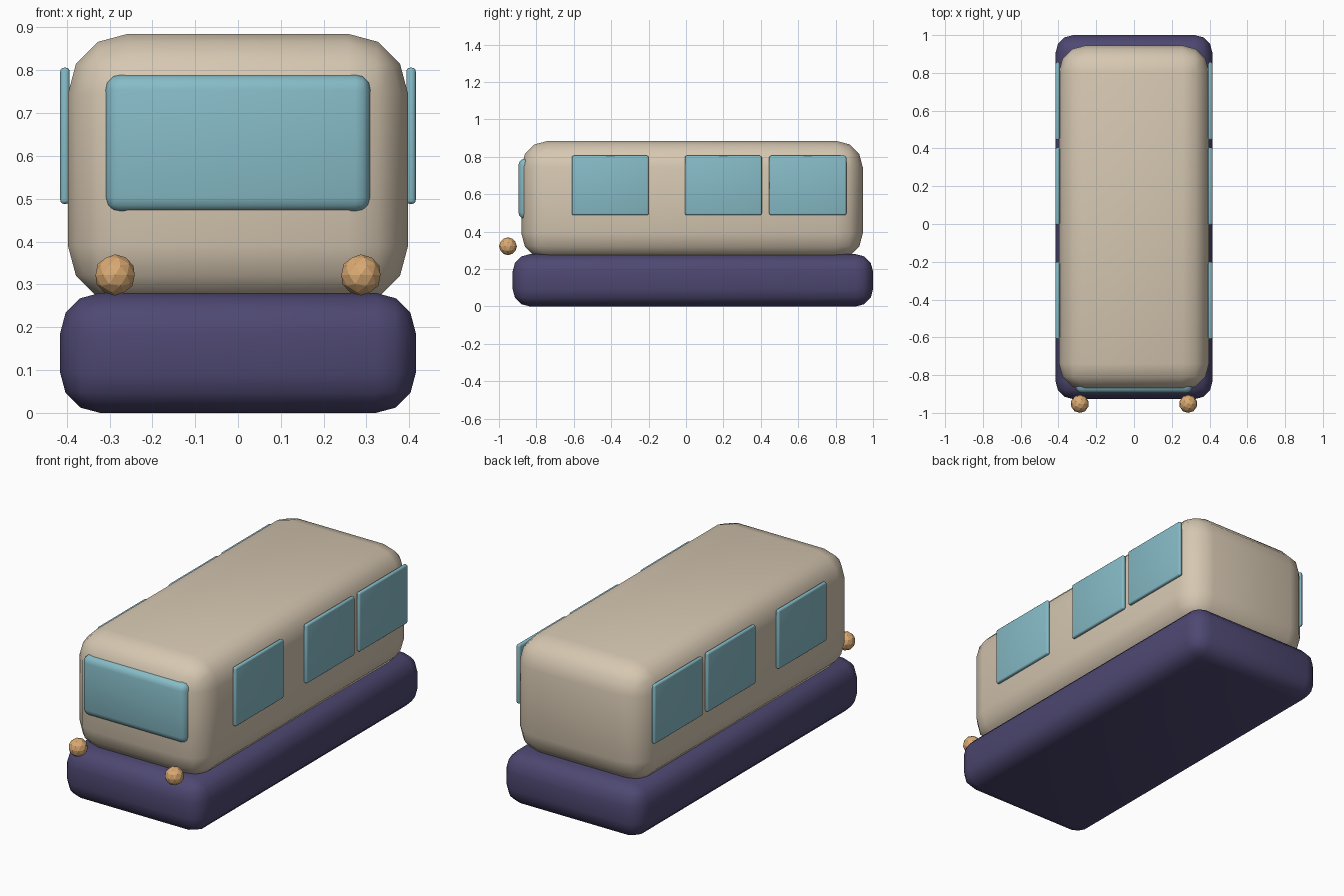
import bpy
import bmesh
from mathutils import Vector

cube = bpy.data.objects.get("Cube")
if cube:
    bpy.data.objects.remove(cube, do_unlink=True)


def material(name, rgb):
    mat = bpy.data.materials.new(name)
    mat.use_nodes = True
    mat.diffuse_color = (*rgb, 1)
    mat.node_tree.nodes["Principled BSDF"].inputs["Base Color"].default_value = (*rgb, 1)
    return mat


cream = material("cream_paint", (0.67, 0.57, 0.44))
indigo = material("indigo_base", (0.075, 0.064, 0.165))
glass = material("teal_glass", (0.24, 0.50, 0.57))
amber = material("amber_lamp", (0.70, 0.40, 0.17))


def make_object(name, bm, mat):
    mesh = bpy.data.meshes.new(name)
    bm.to_mesh(mesh)
    bm.free()
    mesh.materials.append(mat)
    obj = bpy.data.objects.new(name, mesh)
    bpy.context.collection.objects.link(obj)
    return obj


def rounded_box(name, low, high, radius, mat, segments=3):
    """Box between two corners with all edges rounded."""
    low, high = Vector(low), Vector(high)
    bm = bmesh.new()
    bmesh.ops.create_cube(bm, size=1)
    bmesh.ops.scale(bm, vec=high - low, verts=bm.verts)
    bmesh.ops.translate(bm, vec=(low + high) / 2, verts=bm.verts)
    obj = make_object(name, bm, mat)
    bevel = obj.modifiers.new("rounding", 'BEVEL')
    bevel.width = radius
    bevel.segments = segments
    bpy.ops.object.select_all(action='DESELECT')
    obj.select_set(True)
    bpy.context.view_layer.objects.active = obj
    bpy.ops.object.modifier_apply(modifier=bevel.name)
    bpy.ops.object.shade_smooth_by_angle(angle=0.7)
    return obj


# Main volumes
rounded_box("chassis", (-0.415, -0.927, 0), (0.415, 1.0, 0.28), 0.093, indigo)
rounded_box("cabin", (-0.397, -0.88, 0.25), (0.397, 0.945, 0.885), 0.14, cream)
rounded_box("windshield", (-0.31, -0.896, 0.467), (0.31, -0.82, 0.79), 0.036, glass)

# Side windows and headlights on both sides
window_spans = {"front": (-0.61, -0.2), "middle": (-0.005, 0.405), "rear": (0.445, 0.857)}
for side, sign in (("left", 1), ("right", -1)):
    inner, outer = sorted((sign * 0.393, sign * 0.415))
    for place, (start, end) in window_spans.items():
        rounded_box(f"{side}_{place}_window", (inner, start, 0.488), (outer, end, 0.806),
                    0.009, glass)
    bm = bmesh.new()
    bmesh.ops.create_icosphere(bm, subdivisions=2, radius=0.048)
    lamp = make_object(f"{side}_headlight", bm, amber)
    lamp.location = (sign * 0.287, -0.952, 0.322)
